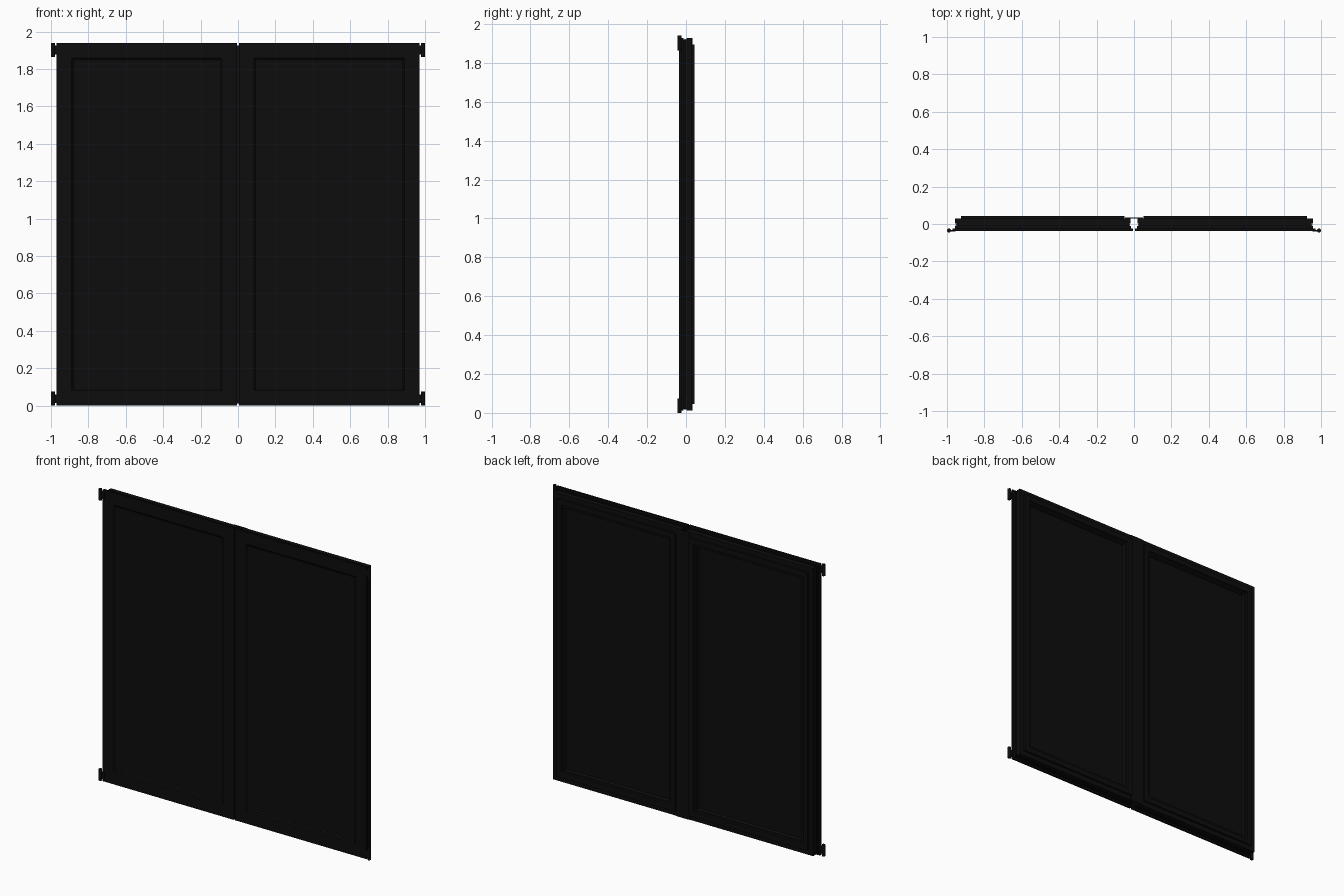
import bpy, bmesh

cube = bpy.data.objects.get("Cube")
if cube:
    bpy.data.objects.remove(cube, do_unlink=True)


def material(name, value):
    m = bpy.data.materials.new(name)
    m.use_nodes = True
    color = (value, value, value, 1)
    m.diffuse_color = color
    m.node_tree.nodes["Principled BSDF"].inputs["Base Color"].default_value = color
    return m


BLACK = material("black paint", 0.004)
SEAL = material("dark rubber", 0.001)

# Extent of one leaf; the other one is mirrored across x = 0
X0, X1, Z0, Z1 = 0.005, 0.97, 0.0, 1.94


def finish(name, bm, mat):
    bmesh.ops.recalc_face_normals(bm, faces=bm.faces)
    mesh = bpy.data.meshes.new(name)
    bm.to_mesh(mesh)
    bm.free()
    mesh.materials.append(mat)
    ob = bpy.data.objects.new(name, mesh)
    bpy.context.collection.objects.link(ob)
    return ob


def ring(name, profile, mat, side):
    """Sweep a closed (inset, depth) profile round the leaf with mitred corners."""
    bm = bmesh.new()
    loops = []
    for d, y in profile:
        corners = [(X0 + d, Z0 + d), (X1 - d, Z0 + d), (X1 - d, Z1 - d), (X0 + d, Z1 - d)]
        loops.append([bm.verts.new((side * x, y, z)) for x, z in corners])
    for a, b in zip(loops, loops[1:] + loops[:1]):
        for i in range(4):
            j = (i + 1) % 4
            bm.faces.new((a[i], a[j], b[j], b[i]))
    return finish(name, bm, mat)


def box(name, low, high, mat):
    bm = bmesh.new()
    bmesh.ops.create_cube(bm, size=1)
    for v in bm.verts:
        v.co = [low[k] + (v.co[k] + 0.5) * (high[k] - low[k]) for k in range(3)]
    return finish(name, bm, mat)


def mirrored_box(name, side, x, y, z, mat):
    xs = sorted((side * x[0], side * x[1]))
    return box(name, (xs[0], y[0], z[0]), (xs[1], y[1], z[1]), mat)


# Stepped frame: front flange, rebated edge, raised back and sloped beads
FRAME = [(0.080, -0.037), (0, -0.037), (0, -0.024), (0.012, -0.024),
         (0.012, -0.012), (0.020, -0.012), (0.020, 0.002), (0.013, 0.002),
         (0.013, 0.030), (0.045, 0.030), (0.045, 0.043), (0.080, 0.043),
         (0.084, 0.034), (0.096, 0.034), (0.102, 0.024), (0.102, -0.026),
         (0.090, -0.029)]
GASKET = [(0.083, -0.034), (0.092, -0.029), (0.092, -0.024), (0.083, -0.024)]

for side, label in ((1, "left"), (-1, "right")):
    ring(label + "_sash_frame", FRAME, BLACK, side)
    ring(label + "_glass_gasket", GASKET, SEAL, side)
    # Pane, filling the opening
    mirrored_box(label + "_pane", side, (X0 + 0.09, X1 - 0.09), (-0.025, 0.018),
                 (Z0 + 0.09, Z1 - 0.09), BLACK)
    # Edge seal in the rebate
    ring(label + "_edge_seal", [(0.016, -0.009), (0.022, -0.009), (0.022, -0.002),
                                (0.016, -0.002)], SEAL, side)
    # Hinges at the outer corners
    for low, place in ((0.0, "lower"), (1.865, "upper")):
        name = label + "_" + place + "_hinge"
        mirrored_box(name + "_leaf", side, (0.955, 0.99), (-0.039, -0.031),
                     (low + 0.014, low + 0.061), BLACK)
        bpy.ops.mesh.primitive_cylinder_add(vertices=16, radius=0.011, depth=0.075,
                                            location=(side * 0.989, -0.034, low + 0.0375))
        pin = bpy.context.object
        pin.name = name + "_pin"
        pin.data.materials.append(BLACK)
        bpy.ops.object.shade_smooth_by_angle()

# Cover strip behind the meeting gap
box("meeting_strip", (-0.049, 0.030, 0.013), (0.049, 0.034, 1.927), BLACK)
